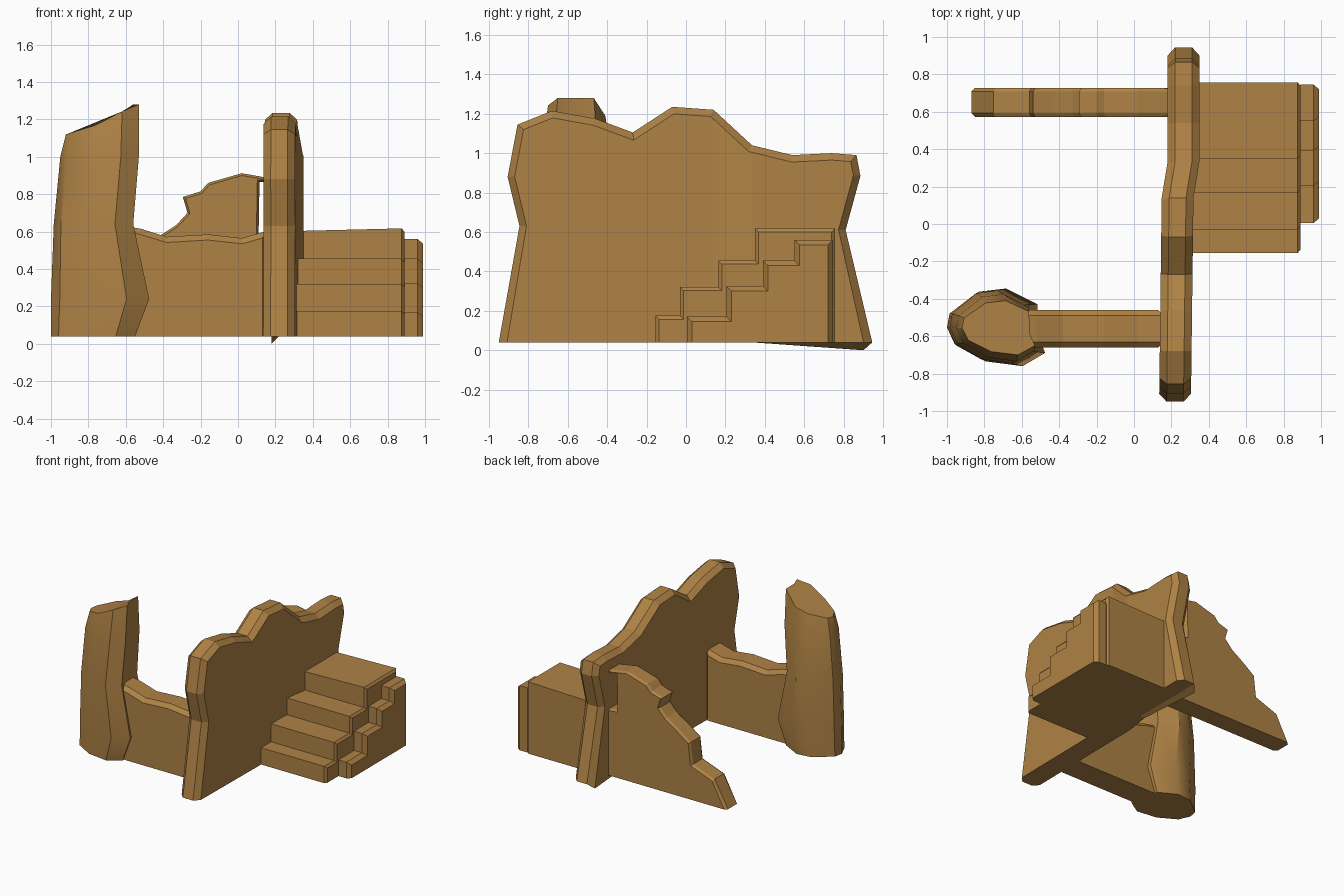
import bpy, bmesh, math
from mathutils import Vector

if "Cube" in bpy.data.objects:
    bpy.data.objects.remove(bpy.data.objects["Cube"])

Z0 = 0.04  # general ground level of the blocks

mat = bpy.data.materials.new("sandy tan")
mat.diffuse_color = (0.43, 0.225, 0.06, 1)
mat.use_nodes = True
mat.node_tree.nodes["Principled BSDF"].inputs["Base Color"].default_value = mat.diffuse_color


def finish(name, bm):
    bmesh.ops.recalc_face_normals(bm, faces=bm.faces)
    me = bpy.data.meshes.new(name)
    bm.to_mesh(me)
    bm.free()
    me.materials.append(mat)
    ob = bpy.data.objects.new(name, me)
    bpy.context.collection.objects.link(ob)
    return ob


def inset(pts, d):
    """Mitred inward offset of an outline; ground points stay on the ground."""
    n = len(pts)
    area = sum(pts[i][0] * pts[(i + 1) % n][1] - pts[(i + 1) % n][0] * pts[i][1] for i in range(n))
    s = 1 if area > 0 else -1
    out = []
    for i in range(n):
        a, b, c = (Vector(pts[(i + k) % n]) for k in (-1, 0, 1))
        d1, d2 = (b - a).normalized(), (c - b).normalized()
        n1, n2 = Vector((-d1.y, d1.x)) * s, Vector((-d2.y, d2.x)) * s
        m = (n1 + n2) / max(0.5, 1 + n1.dot(n2))
        p = b + m * d
        if b.y <= Z0 + 0.001:
            p.y = b.y
        out.append((p.x, p.y))
    return out


def slab(pts, axis, lo, hi, ins, dep):
    """Extrude a (horizontal, z) outline along x or y with chamfered rims."""
    bm = bmesh.new()
    small = inset(pts, ins)
    rings = []
    for t, outline in ((lo, small), (lo + dep, pts), (hi - dep, pts), (hi, small)):
        rings.append([bm.verts.new((t, u, z) if axis == 'x' else (u, t, z)) for u, z in outline])
    n = len(pts)
    for r, q in zip(rings, rings[1:]):
        for i in range(n):
            j = (i + 1) % n
            bm.faces.new((r[i], r[j], q[j], q[i]))
    bm.faces.new(rings[0])
    bm.faces.new(rings[-1])
    return bm


# Tall main wall, with a kink in plan
bm = slab([(-0.95, Z0), (-0.845, 0.63), (-0.905, 0.88), (-0.855, 1.145), (-0.68, 1.215),
           (-0.46, 1.175), (-0.27, 1.105), (-0.07, 1.235), (0.14, 1.22), (0.335, 1.04),
           (0.54, 0.99), (0.74, 1.0), (0.865, 0.99), (0.885, 0.885), (0.81, 0.61), (0.945, Z0)],
          'x', 0.135, 0.305, 0.035, 0.04)
for y in (0.14, 0.335):
    bmesh.ops.bisect_plane(bm, geom=bm.verts[:] + bm.edges[:] + bm.faces[:],
                           plane_co=(0, y, 0), plane_no=(0, 1, 0))
low = min((v for v in bm.verts if v.co.y > 0.85 and v.co.z < 0.05), key=lambda v: v.co.x)
low.co.z = 0.0
for v in bm.verts:
    y = v.co.y
    v.co.x += 0.013 * (min(y, 0.14) + 0.9) / 1.04 + 0.032 * min(1, max(0, (y - 0.14) / 0.195))
finish("main_wall", bm)

# Low front wall
finish("low_front_wall", slab(
    [(-0.66, Z0), (-0.66, 0.64), (-0.52, 0.615), (-0.38, 0.572), (-0.16, 0.585),
     (0.02, 0.565), (0.16, 0.605), (0.16, Z0)], 'y', -0.66, -0.46, 0.03, 0.03))

# Broken rear wall, with a slot beside the main wall
finish("broken_rear_wall", slab(
    [(-0.87, Z0), (-0.75, 0.25), (-0.56, 0.32), (-0.54, 0.49), (-0.43, 0.57), (-0.33, 0.635),
     (-0.27, 0.70), (-0.295, 0.785), (-0.2, 0.815), (-0.16, 0.86), (0.02, 0.912), (0.2, 0.88),
     (0.2, 0.865), (0.115, 0.865), (0.11, 0.58), (0.2, 0.57), (0.2, Z0)],
    'y', 0.573, 0.728, 0.012, 0.02))

# Corner tower: one footprint lofted through several levels
FOOT = [(0, .5), (.03, .68), (.33, .96), (.6, 1), (.92, .8), (.93, .4), (1, .17), (.77, 0), (.4, .06), (.09, .27)]
LEVELS = [(Z0, -1.0, -0.55, -0.745, -0.36), (0.24, -1.0, -0.475, -0.76, -0.345),
          (0.64, -0.985, -0.56, -0.745, -0.355), (1.0, -0.95, -0.53, -0.735, -0.375),
          (None, -0.92, -0.53, -0.70, -0.41)]


def crown(x):
    """Sloping tower top that rises to a peak on the inner side."""
    if x < -0.66:
        return 1.12 + (x + 0.92) * 0.3
    return min(1.28, 1.198 + (x + 0.66) * 1.1)


bm = bmesh.new()
rings = []
for z, x0, x1, y0, y1 in LEVELS:
    ring = []
    for u, v in FOOT:
        x, y = x0 + u * (x1 - x0), y0 + v * (y1 - y0)
        ring.append(bm.verts.new((x, y, crown(x) if z is None else z)))
    rings.append(ring)
for r, q in zip(rings, rings[1:]):
    for i in range(len(r)):
        j = (i + 1) % len(r)
        bm.faces.new((r[i], r[j], q[j], q[i]))
bm.faces.new(rings[0])
bm.faces.new(rings[-1])
tower = finish("corner_tower", bm)
bpy.context.view_layer.objects.active = tower
tower.select_set(True)
bpy.ops.object.shade_smooth_by_angle(angle=math.radians(35))


def stepped(name, ys, zs, back, lo, hi, ins, dep):
    """Staircase outline from riser positions and tread heights."""
    pts, z = [], Z0
    for y, top in zip(ys, zs):
        pts += [(y, z), (y, top)]
        z = top
    pts += [(back, z), (back, Z0)]
    return slab(pts, 'x', lo, hi, ins, dep)


# Stairs, with treads rising slightly away from the main wall
bm = stepped("stairs", (-0.155, -0.03, 0.165, 0.35), (0.175, 0.32, 0.455, 0.617), 0.757,
             0.25, 0.89, 0.018, 0.015)
for v in bm.verts:
    if v.co.z > 0.5 and v.co.x < 0.4:
        v.co.z -= 0.015
finish("stairs", bm)

# Stepped side parapet of the stairs
finish("stair_parapet", stepped(
    "stair_parapet", (0.005, 0.205, 0.39, 0.55), (0.17, 0.325, 0.455, 0.56), 0.745,
    0.86, 0.99, 0.025, 0.03))
